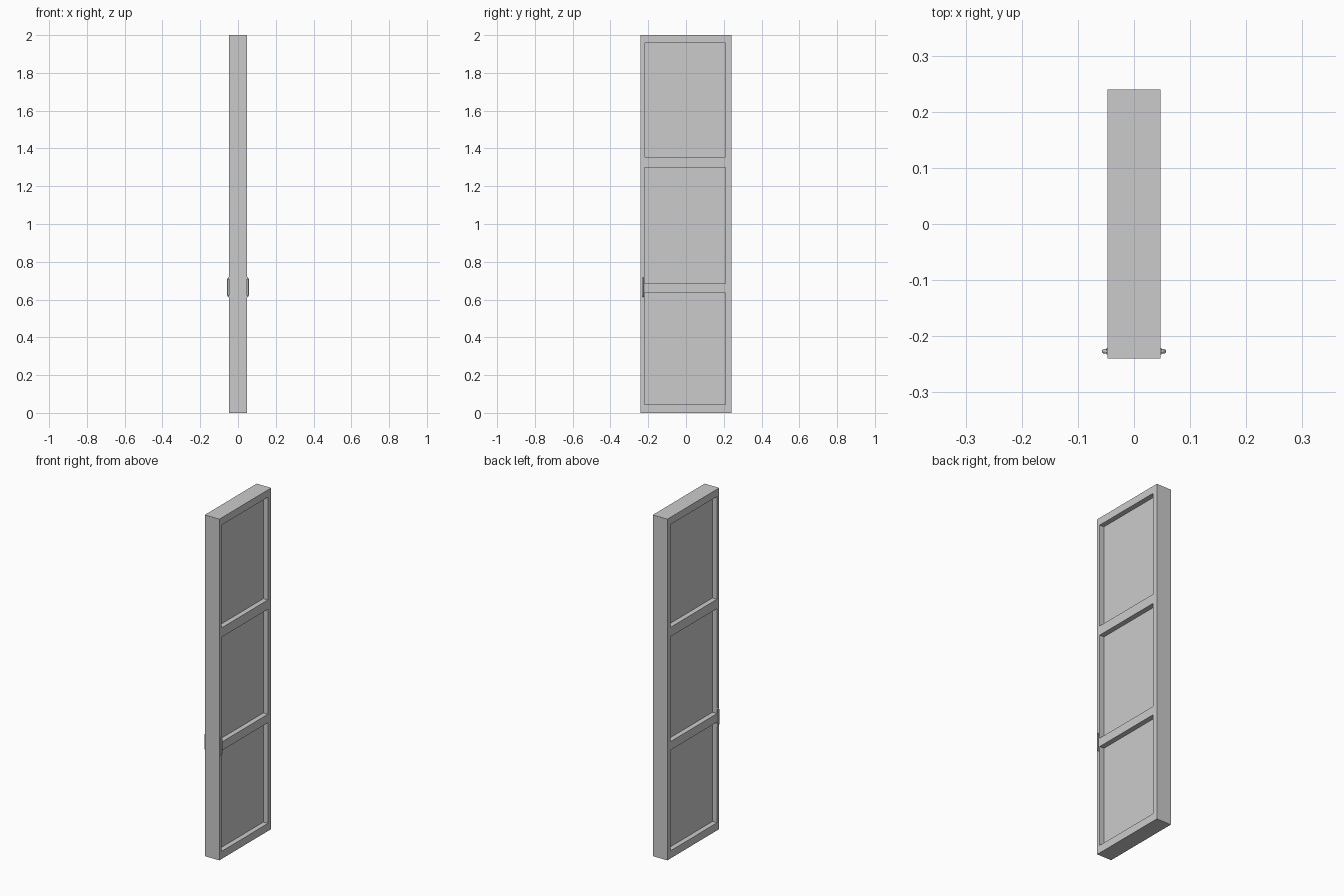
import bpy, bmesh
from mathutils import Vector

if "Cube" in bpy.data.objects:
    bpy.data.objects.remove(bpy.data.objects["Cube"])

HX, HY, H = 0.047, 0.24, 2.0      # half thickness, half width, height
Y0, Y1 = -0.22, 0.21              # inner edges of the stiles
RECESS = 0.029


def box(name, lo, hi):
    bm = bmesh.new()
    bmesh.ops.create_cube(bm, size=1)
    lo, hi = Vector(lo), Vector(hi)
    for v in bm.verts:
        v.co = (lo + hi) / 2 + v.co * (hi - lo)
    me = bpy.data.meshes.new(name)
    bm.to_mesh(me)
    bm.free()
    ob = bpy.data.objects.new(name, me)
    bpy.context.collection.objects.link(ob)
    return ob


# Door slab with three recessed panels cut into each face
slab = box("door_slab", (-HX, -HY, 0), (HX, HY, H))
for i, (z0, z1) in enumerate([(0.045, 0.635), (0.685, 1.30), (1.355, 1.957)]):
    for side in (-1, 1):
        xs = sorted((side * (HX - RECESS), side * (HX + 0.05)))
        cutter = box(f"panel_cutter_{i}_{side}", (xs[0], Y0, z0), (xs[1], Y1, z1))
        mod = slab.modifiers.new("panel", "BOOLEAN")
        mod.object, mod.operation, mod.solver = cutter, "DIFFERENCE", "EXACT"
        bpy.context.view_layer.objects.active = slab
        bpy.ops.object.modifier_apply(modifier=mod.name)
        bpy.data.objects.remove(cutter)


# Bent-bar pull handle on each face
def handle(name, side):
    cu = bpy.data.curves.new(name, "CURVE")
    cu.dimensions = "3D"
    cu.bevel_depth = 0.004
    cu.bevel_resolution = 2
    cu.use_fill_caps = True
    path = [(0.045, 0.616), (0.050, 0.616), (0.0535, 0.624),
            (0.0535, 0.706), (0.050, 0.714), (0.045, 0.714)]
    sp = cu.splines.new("POLY")
    sp.points.add(len(path) - 1)
    for p, (x, z) in zip(sp.points, path):
        p.co = (side * x, -0.227, z, 1)
    ob = bpy.data.objects.new(name, cu)
    bpy.context.collection.objects.link(ob)


handle("right_handle", 1)
handle("left_handle", -1)

# Small mounting feet at the handle ends
for side in (-1, 1):
    for z in (0.616, 0.714):
        xs = sorted((side * (HX - 0.002), side * (HX + 0.002)))
        box("handle_foot", (xs[0], -0.233, z - 0.006), (xs[1], -0.221, z + 0.006))
